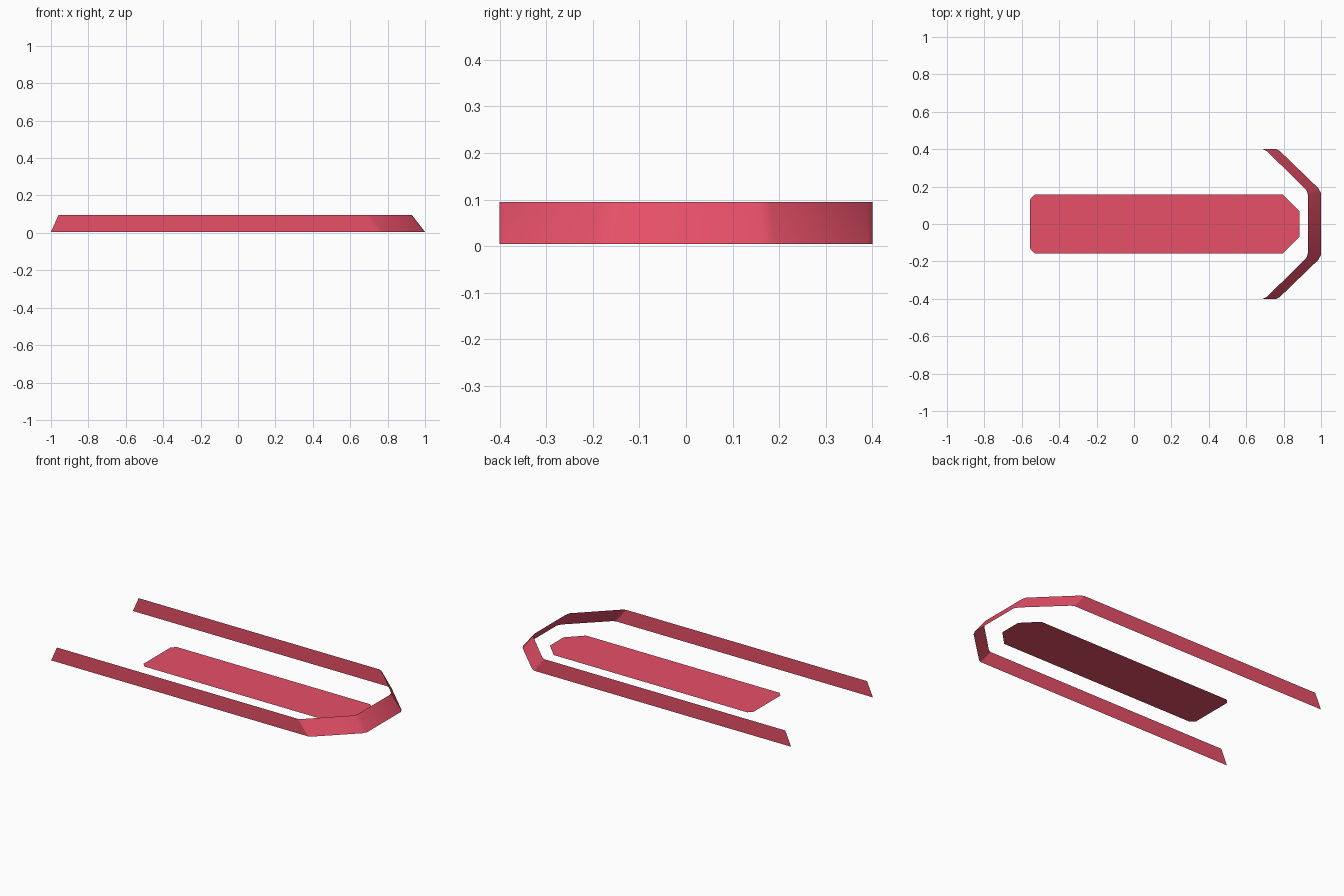
import bpy

if "Cube" in bpy.data.objects:
    bpy.data.objects.remove(bpy.data.objects["Cube"])

red = bpy.data.materials.new("red")
red.diffuse_color = (0.8, 0.08, 0.14, 1)
red.use_nodes = True
red.node_tree.nodes["Principled BSDF"].inputs["Base Color"].default_value = red.diffuse_color


def make(name, verts, faces):
    mesh = bpy.data.meshes.new(name)
    mesh.from_pydata(verts, [], faces)
    mesh.materials.append(red)
    mesh.update()
    obj = bpy.data.objects.new(name, mesh)
    bpy.context.collection.objects.link(obj)
    return obj


def mirrored(half):
    """Complete a +y outline with its -y reflection."""
    return half + [(x, -y) for x, y in reversed(half)]


# Thin U-shaped rim: upright sides, angled corners and sloped nose
bottom = mirrored([(-1, .4), (.76, .4), (.78, .39), (.985, .192), (1, .165)])
top = mirrored([(-.96, .4), (.69, .4), (.71, .39), (.922, .182), (.93, .155)])
n = len(bottom)
verts = [(x, y, .005) for x, y in bottom] + [(x, y, .095) for x, y in top]
faces = [(i, n + i, n + i + 1, i + 1) for i in range(n - 1)]
rim = make("rim_band", verts, faces)
bpy.context.view_layer.objects.active = rim
rim.select_set(True)
bpy.ops.object.shade_smooth_by_angle()

# Flat floor plate with chamfered corners
plate = mirrored([(-.555, .132), (-.53, .158), (.795, .158), (.885, .067)])
make("floor_plate", [(x, y, 0) for x, y in plate], [tuple(reversed(range(len(plate))))])
